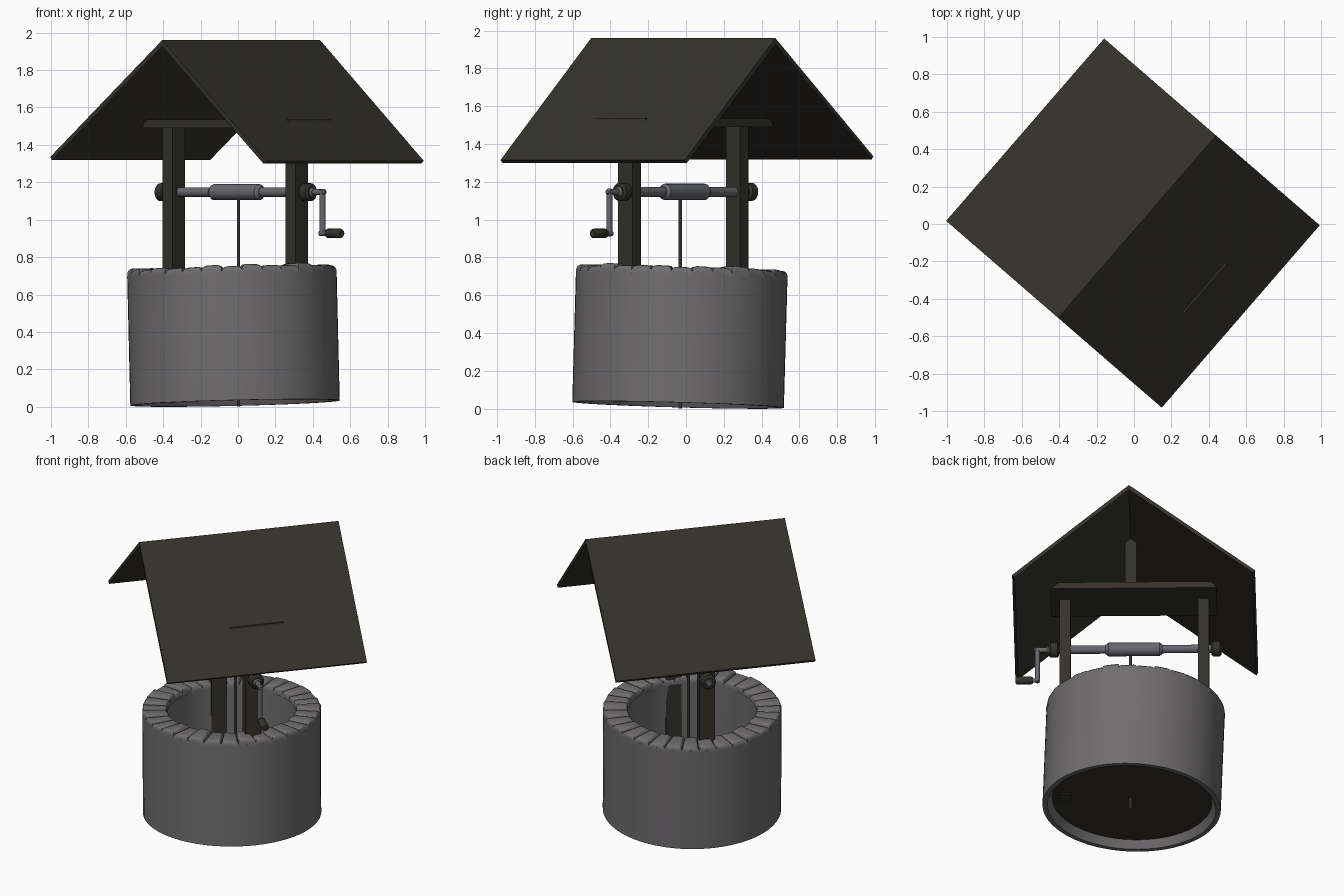
import bpy, bmesh, math, random
from mathutils import Matrix, Vector

if "Cube" in bpy.data.objects:
    bpy.data.objects.remove(bpy.data.objects["Cube"])

random.seed(4)
# Whole model turned: local x runs along the axle, local y along the roof ridge
TURN = Matrix.Rotation(math.radians(-40.9), 4, 'Z')


def material(name, rgb):
    m = bpy.data.materials.new(name)
    m.diffuse_color = (*rgb, 1)
    m.use_nodes = True
    m.node_tree.nodes["Principled BSDF"].inputs["Base Color"].default_value = m.diffuse_color
    return m


WOOD = material("dark_wood", (0.034, 0.032, 0.023))
STONE = material("grey_stone", (0.16, 0.152, 0.158))
METAL = material("grey_metal", (0.135, 0.138, 0.155))
ROPE = material("rope_grey", (0.11, 0.105, 0.10))


def finish(name, bm, mat, matrix=TURN, smooth=None):
    bmesh.ops.recalc_face_normals(bm, faces=bm.faces)
    me = bpy.data.meshes.new(name)
    bm.to_mesh(me)
    bm.free()
    ob = bpy.data.objects.new(name, me)
    bpy.context.collection.objects.link(ob)
    me.materials.append(mat)
    ob.matrix_world = matrix
    if smooth:
        bpy.ops.object.select_all(action='DESELECT')
        ob.select_set(True)
        bpy.context.view_layer.objects.active = ob
        bpy.ops.object.shade_smooth_by_angle(angle=math.radians(smooth))
    return ob


def extrude(name, profile, y0, y1, mat):
    """Closed x-z outline pushed along local y."""
    bm = bmesh.new()
    a = [bm.verts.new((x, y0, z)) for x, z in profile]
    b = [bm.verts.new((x, y1, z)) for x, z in profile]
    n = len(profile)
    bm.faces.new(a)
    bm.faces.new(b)
    for i in range(n):
        bm.faces.new((a[i], a[(i + 1) % n], b[(i + 1) % n], b[i]))
    return finish(name, bm, mat)


def block(name, x0, x1, y0, y1, z0, z1, mat):
    return extrude(name, [(x0, z0), (x1, z0), (x1, z1), (x0, z1)], y0, y1, mat)


def lathe(name, profile, mat, matrix, seg=24, closed=False):
    """Spin (radius, height) points about z."""
    bm = bmesh.new()
    rings = []
    for r, z in profile:
        rings.append([bm.verts.new((r * math.cos(t), r * math.sin(t), z))
                      for t in (2 * math.pi * i / seg for i in range(seg))])
    pairs = list(zip(rings, rings[1:]))
    if closed:
        pairs.append((rings[-1], rings[0]))
    else:
        bm.faces.new(rings[0])
        bm.faces.new(rings[-1])
    for p, q in pairs:
        for i in range(seg):
            j = (i + 1) % seg
            bm.faces.new((p[i], p[j], q[j], q[i]))
    return finish(name, bm, mat, matrix, 35)


def along_axle(y, z):
    return TURN @ Matrix.Translation((0, y, z)) @ Matrix.Rotation(math.pi / 2, 4, 'Y')


# Roof: a folded sheet, slightly crooked
extrude("roof", [(-0.77, 1.335), (0.022, 1.96), (0.755, 1.315),
                 (0.738, 1.30), (0.022, 1.927), (-0.757, 1.318)], -0.645, 0.645, WOOD)

# Timber frame: posts, cross plank, pointed king post
U = -0.02
for side, x in (("left", -0.437), ("right", 0.433)):
    block(side + "_post", x - 0.035, x + 0.035, U - 0.05, U + 0.05, 0.08, 1.50, WOOD)
extrude("cross_plank", [(-0.52, 1.49), (0.53, 1.49), (0.515, 1.535), (-0.49, 1.535)],
        U - 0.165, U + 0.185, WOOD)
extrude("king_post", [(-0.015, 1.53), (0.055, 1.53), (0.055, 1.90), (0.02, 1.93), (-0.015, 1.90)],
        U - 0.05, U + 0.05, WOOD)

# Stone well, leaning a little
axis = Vector((-0.024, 0.028, 1)).normalized()
LEAN = (Matrix.Translation((-0.016, -0.042, 0.02))
        @ Vector((0, 0, 1)).rotation_difference(axis).to_matrix().to_4x4())
lathe("well_wall", [(0.41, 0.08), (0.50, 0.055), (0.53, 0.0), (0.56, 0.0),
                    (0.56, 0.69), (0.41, 0.69)], STONE, LEAN, 64, True)
lathe("well_floor", [(0.505, 0.052), (0.505, 0.07)], WOOD, LEAN, 48)

# Rim stones: wedges with rounded top edges
N = 32
bm = bmesh.new()
for k in range(N):
    t = 2 * math.pi * k / N
    half = math.pi / N
    top = 0.722 + random.uniform(-0.006, 0.008)
    lo, hi = [], []
    for r, s in ((0.405, -1), (0.562, -1), (0.562, 1), (0.405, 1)):
        c = (r * math.cos(t + s * half), r * math.sin(t + s * half))
        lo.append(bm.verts.new((*c, 0.675)))
        hi.append(bm.verts.new((*c, top + random.uniform(-0.004, 0.004))))
    bm.faces.new(hi)
    edges = []
    for i in range(4):
        j = (i + 1) % 4
        bm.faces.new((lo[i], lo[j], hi[j], hi[i]))
        edges.append(bm.edges.get((hi[i], hi[j])))
    bmesh.ops.bevel(bm, geom=edges, offset=0.027, segments=3, profile=0.5,
                    affect='EDGES', clamp_overlap=True)
finish("rim_stones", bm, STONE, LEAN, 40)

# Axle with drum and bearings
Y, Z = -0.01, 1.147
AX = along_axle(Y, Z)
lathe("axle", [(0.018, -0.555), (0.026, -0.545), (0.026, 0.535), (0.018, 0.545)], METAL, AX)
lathe("drum", [(0.03, -0.178), (0.043, -0.16), (0.043, 0.16), (0.03, 0.178)], METAL, AX)
for side, x in (("left", -0.515), ("right", 0.505)):
    lathe(side + "_bearing", [(0.036, x - 0.035), (0.048, x - 0.025),
                              (0.048, x + 0.02), (0.036, x + 0.03)], WOOD, AX)

# Crank with arm and grip
ARM = 0.607
lathe("crank_shaft", [(0.016, 0.53), (0.016, ARM + 0.012), (0.01, ARM + 0.02)], METAL, AX, 16)
lathe("crank_arm", [(0.01, 0.912), (0.016, 0.918), (0.016, 1.158), (0.01, 1.165)], METAL,
      TURN @ Matrix.Translation((ARM, Y, 0)), 16)
GR = along_axle(Y, 0.927)
lathe("grip_pin", [(0.014, ARM - 0.018), (0.014, 0.66)], METAL, GR, 16)
lathe("crank_grip", [(0.018, 0.635), (0.025, 0.645), (0.025, 0.735), (0.018, 0.745)], WOOD, GR, 16)

# Rope hanging down through the floor
lathe("rope", [(0.009, 0.0), (0.009, 1.13)], ROPE, Matrix.Translation((0.003, -0.03, 0)), 10)
